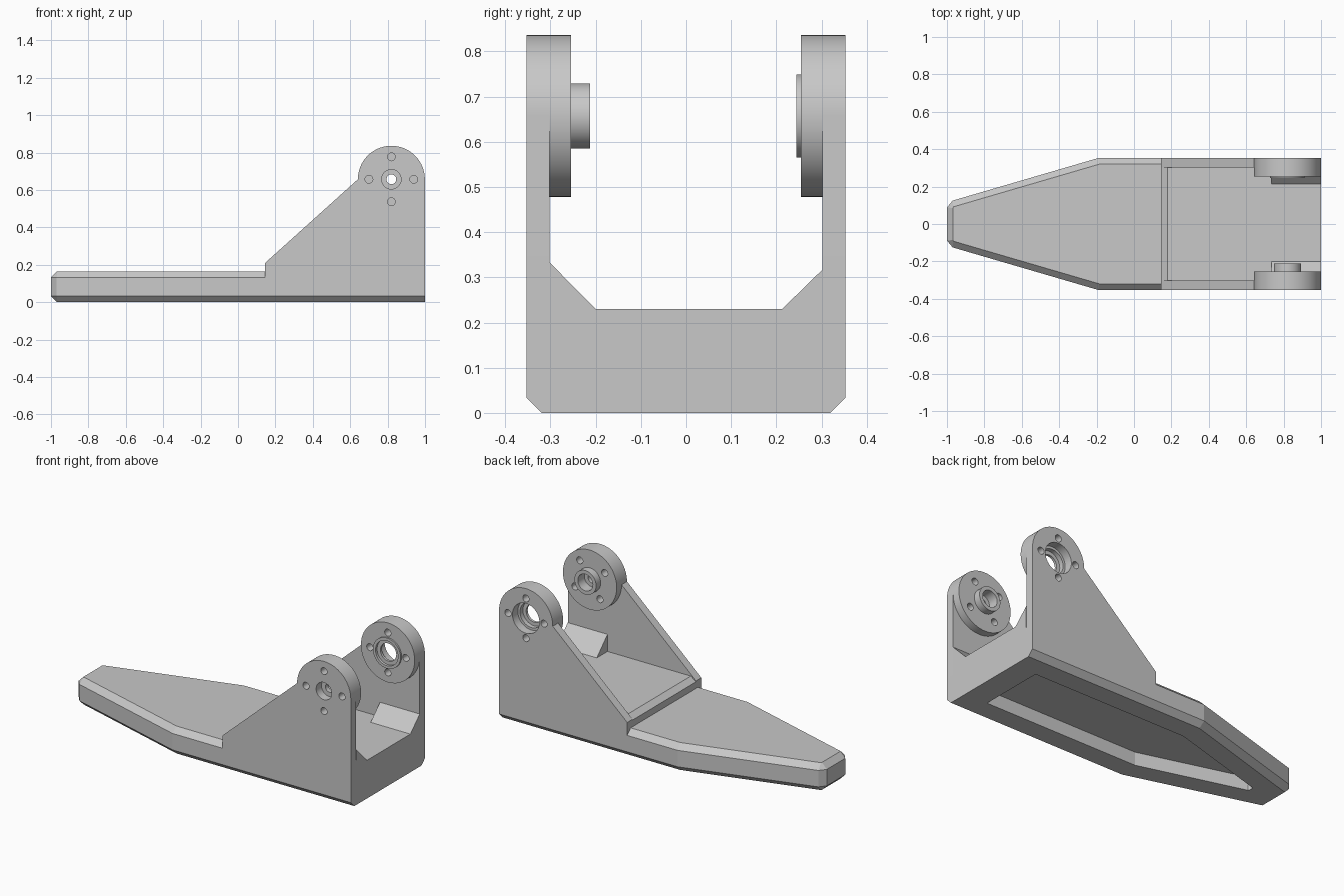
import bpy, bmesh
from math import sin, cos, pi, radians

cube = bpy.data.objects.get("Cube")
if cube:
    bpy.data.objects.remove(cube, do_unlink=True)

grey = bpy.data.materials.new("machined_grey")
grey.use_nodes = True
COLOUR = (0.58, 0.58, 0.58, 1)
grey.diffuse_color = COLOUR
for node in grey.node_tree.nodes:
    if node.type == "BSDF_PRINCIPLED":
        node.inputs["Base Color"].default_value = COLOUR

PIVOT_X, PIVOT_Z, HUB_R = 0.82, 0.657, 0.179
WALL_IN, WALL_OUT = 0.302, 0.353
STEP_X = 0.145


def loft(name, rings, cap=True, closed=False):
    """Skin equal-length rings; cap the ends or join last ring to first."""
    bm = bmesh.new()
    vs = [[bm.verts.new(p) for p in ring] for ring in rings]
    pairs = list(zip(vs, vs[1:])) + ([(vs[-1], vs[0])] if closed else [])
    for a, b in pairs:
        for i in range(len(a)):
            j = (i + 1) % len(a)
            bm.faces.new((a[i], a[j], b[j], b[i]))
    if cap:
        bm.faces.new(vs[0])
        bm.faces.new(vs[-1])
    bmesh.ops.recalc_face_normals(bm, faces=bm.faces)
    mesh = bpy.data.meshes.new(name)
    bm.to_mesh(mesh)
    bm.free()
    mesh.materials.append(grey)
    obj = bpy.data.objects.new(name, mesh)
    bpy.context.collection.objects.link(obj)
    return obj


def select(obj):
    bpy.ops.object.select_all(action="DESELECT")
    obj.select_set(True)
    bpy.context.view_layer.objects.active = obj


def smooth(obj):
    select(obj)
    bpy.ops.object.shade_smooth_by_angle(angle=radians(30))


def circle(r, y, n, cx=PIVOT_X, cz=PIVOT_Z):
    return [(cx + r * cos(2 * pi * i / n), y, cz + r * sin(2 * pi * i / n)) for i in range(n)]


def drill(obj, r, y0, y1, cx=PIVOT_X, cz=PIVOT_Z, n=24):
    """Cut a round hole along y."""
    cutter = loft("hole_cutter", [circle(r, y, n, cx, cz) for y in (y0, y1)])
    cutter.hide_render = True
    mod = obj.modifiers.new("hole", "BOOLEAN")
    mod.operation, mod.solver, mod.object = "DIFFERENCE", "EXACT", cutter
    select(obj)
    bpy.ops.object.modifier_apply(modifier=mod.name)
    bpy.data.objects.remove(cutter, do_unlink=True)


def drill_bolts(obj, y0, y1, turn=0):
    for k in range(4):
        a = radians(turn + 90 * k)
        drill(obj, 0.021, y0, y1, PIVOT_X + 0.12 * cos(a), PIVOT_Z + 0.12 * sin(a), 16)


def outline(half, z):
    """Mirror a half outline across y = 0."""
    return [(x, y, z) for x, y in half] + [(x, -y, z) for x, y in reversed(half)]


# Tapered base with chamfered edges and a hollow underside
outer = [(-1, 0.088), (-0.97, 0.125), (-0.19, WALL_OUT), (1, WALL_OUT)]
inset = [(-0.967, 0.086), (-0.965, 0.092), (-0.185, 0.32), (1, 0.32)]
pocket = [(-0.81, 0.01), (-0.805, 0.018), (-0.175, 0.2), (0.85, 0.2)]
loft("base", [outline(pocket, 0.08), outline(pocket, 0), outline(inset, 0),
              outline(outer, 0.033), outline(outer, 0.132), outline(inset, 0.165)])

# Raised floor between the walls, with a sloped leading edge
floor = [(STEP_X, 0.16), (STEP_X, 0.205), (0.18, 0.23), (1, 0.23), (1, 0.16)]
loft("raised_floor", [[(x, y, z) for x, z in floor] for y in (-WALL_IN, WALL_IN)])

# Gussets where the walls meet the floor
for name, side, top, reach in (("front_gusset", -1, 0.333, 0.2), ("back_gusset", 1, 0.317, 0.213)):
    tri = [(WALL_IN, 0.23), (WALL_IN, top), (reach, 0.23)]
    loft(name, [[(x, side * y, z) for y, z in tri] for x in (0.735, 1)])

# Side walls with rounded tops
ARC = 40
profile = [(STEP_X, 0.132), (1, 0.132)]
profile += [(PIVOT_X + HUB_R * cos(pi * i / ARC), PIVOT_Z + HUB_R * sin(pi * i / ARC)) for i in range(ARC + 1)]
profile += [(STEP_X, 0.21)]
for name, side, bore in (("front_wall", -1, 0.052), ("back_wall", 1, 0.09)):
    ends = (side * WALL_IN, side * WALL_OUT)
    wall = loft(name, [[(x, y, z) for x, z in profile] for y in ends])
    lo, hi = sorted((side * 0.28, side * 0.38))
    drill(wall, bore, lo, hi, n=40)
    drill_bolts(wall, lo, hi)
    smooth(wall)

# Turned hubs on the inner faces: (radius, distance from centre plane)
front_turning = [(HUB_R, WALL_IN), (HUB_R, 0.255), (0.072, 0.255), (0.072, 0.212),
                 (0.05, 0.212), (0.05, 0.275), (0.026, 0.275), (0.026, WALL_IN)]
back_turning = [(HUB_R, WALL_IN), (HUB_R, 0.255), (0.092, 0.255), (0.092, 0.245), (0.075, 0.245),
                (0.075, 0.26), (0.053, 0.26), (0.053, 0.275), (0.075, 0.275), (0.075, WALL_IN)]
for name, side, turning, turn in (("front_hub", -1, front_turning, 56), ("back_hub", 1, back_turning, 0)):
    hub = loft(name, [circle(r, side * y, 80) for r, y in turning], cap=False, closed=True)
    lo, hi = sorted((side * 0.22, side * 0.33))
    drill_bolts(hub, lo, hi, turn)
    smooth(hub)
